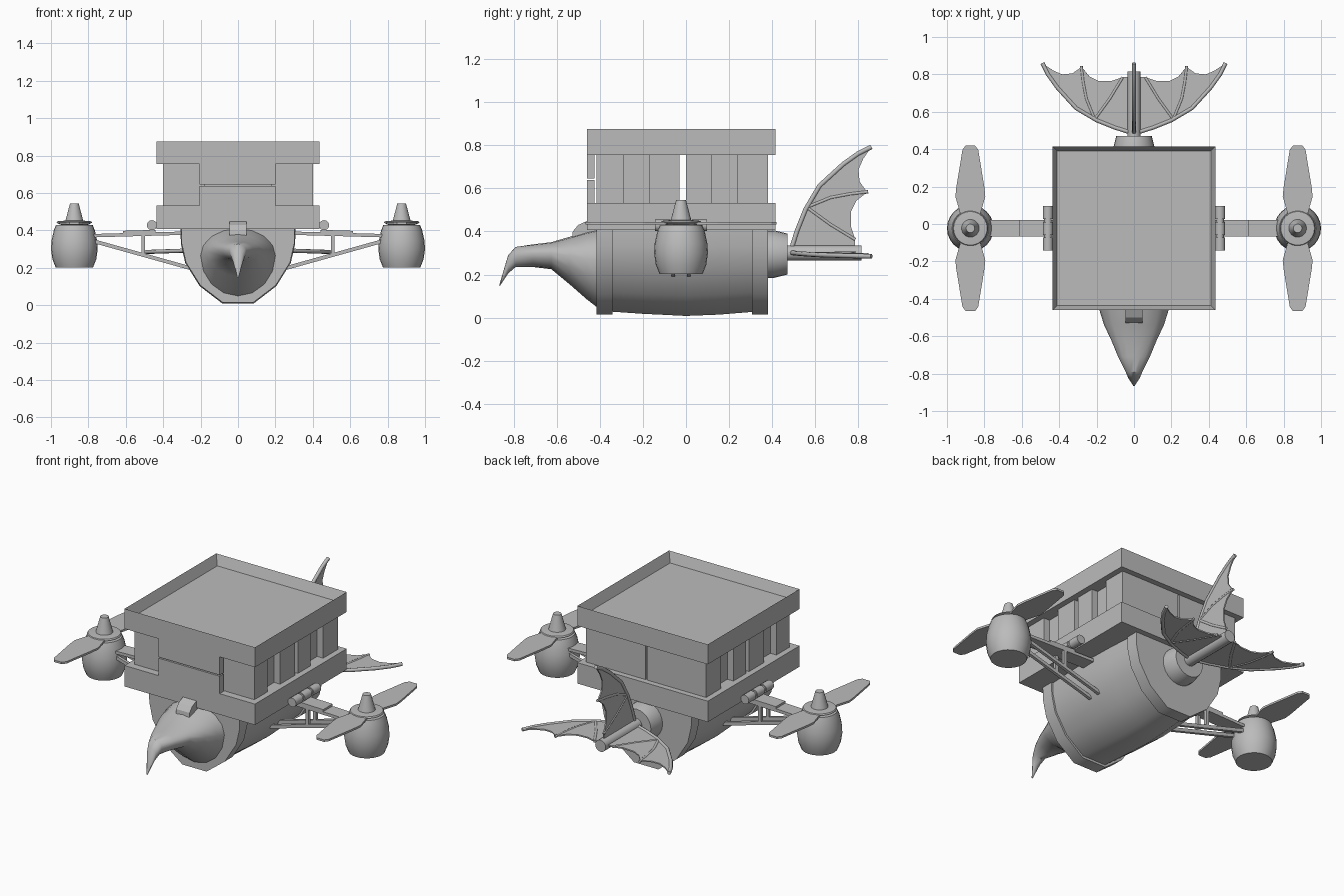
import bpy, bmesh, math
from mathutils import Vector

cube = bpy.data.objects.get("Cube")
if cube:
    bpy.data.objects.remove(cube, do_unlink=True)

grey = bpy.data.materials.new("plain_grey")
grey.use_nodes = True
grey.diffuse_color = (0.5, 0.5, 0.5, 1)
grey.node_tree.nodes["Principled BSDF"].inputs["Base Color"].default_value = (0.5, 0.5, 0.5, 1)

CY = -0.023  # middle of the cabin along y


def finish(name, bm, smooth=None):
    bmesh.ops.recalc_face_normals(bm, faces=bm.faces)
    mesh = bpy.data.meshes.new(name)
    bm.to_mesh(mesh)
    bm.free()
    mesh.materials.append(grey)
    ob = bpy.data.objects.new(name, mesh)
    bpy.context.collection.objects.link(ob)
    if smooth:
        bpy.ops.object.select_all(action="DESELECT")
        ob.select_set(True)
        bpy.context.view_layer.objects.active = ob
        bpy.ops.object.shade_smooth_by_angle(angle=math.radians(smooth))
    return ob


def box(name, x, y, z):
    bm = bmesh.new()
    bmesh.ops.create_cube(bm, size=1)
    for v in bm.verts:
        v.co = [lo + (c + 0.5) * (hi - lo) for c, (lo, hi) in zip(v.co, (x, y, z))]
    return finish(name, bm)


def loft(name, rings, smooth=None):
    """Skin equal-length rings of points and cap both ends."""
    bm = bmesh.new()
    loops = [[bm.verts.new(p) for p in ring] for ring in rings]
    n = len(loops[0])
    for a, b in zip(loops, loops[1:]):
        for i in range(n):
            j = (i + 1) % n
            bm.faces.new((a[i], a[j], b[j], b[i]))
    bm.faces.new(loops[0])
    bm.faces.new(loops[-1])
    return finish(name, bm, smooth)


def lathe(name, profile, origin, axis="Z", sides=24, smooth=35):
    """Spin (radius, offset) pairs around an axis."""
    rings = []
    for r, h in profile:
        ring = []
        for i in range(sides):
            a = math.tau * i / sides
            c, s = r * math.cos(a), r * math.sin(a)
            ring.append(Vector(origin) + Vector((c, s, h) if axis == "Z" else (c, h, s)))
        rings.append(ring)
    return loft(name, rings, smooth)


def plate(name, points, place, thick):
    """Flat outline, with place(u, v, w) mapping it into space."""
    return loft(name, [[place(u, v, w) for u, v in points] for w in (-thick / 2, thick / 2)])


def rod(name, path, radius, sides=8):
    """Round bar through a list of points."""
    pts = [Vector(p) for p in path]
    rings = []
    for i, p in enumerate(pts):
        d = pts[min(i + 1, len(pts) - 1)] - pts[max(i - 1, 0)]
        side = d.orthogonal().normalized() if i == 0 else (side - side.project(d)).normalized()
        up = d.normalized().cross(side)
        rings.append([p + radius * (math.cos(t) * side + math.sin(t) * up)
                      for t in [math.tau * k / sides for k in range(sides)]])
    return loft(name, rings, 50)


# Cabin: base, roof with a raised rim, separate wall panels
box("cabin_base", (-0.435, 0.435), (-0.46, 0.414), (0.407, 0.533))
roof = bmesh.new()
bmesh.ops.create_cube(roof, size=1)
for v in roof.verts:
    v.co = (v.co.x * 0.87, CY + v.co.y * 0.874, 0.815 + v.co.z * 0.12)
roof.faces.ensure_lookup_table()
top = max(roof.faces, key=lambda f: f.calc_center_median().z)
bmesh.ops.inset_region(roof, faces=[top], thickness=0.033)
for v in top.verts:
    v.co.z -= 0.06
finish("cabin_roof", roof)

Z = (0.533, 0.755)
for s, side in ((1, "left"), (-1, "right")):
    def span(a, b):
        return tuple(sorted((s * a, s * b)))
    for i, y in enumerate(((-0.415, -0.29), (-0.17, -0.03), (0.0, 0.12), (0.24, 0.38))):
        box(f"{side}_wall_panel_{i + 1}", span(0.355, 0.40), y, Z)
    for i, y in enumerate(((-0.29, -0.17), (0.12, 0.24))):
        box(f"{side}_window_{i + 1}", span(0.335, 0.36), y, Z)
    box(f"{side}_front_wall", span(0.18, 0.40), (-0.415, -0.375), Z)
    box(f"{side}_back_wall", span(0.005, 0.40), (0.34, 0.38), Z)
box("front_wall_middle", (-0.18, 0.18), (-0.405, -0.375), Z)
box("front_lower_shutter", (-0.207, 0.2), (-0.46, -0.425), (0.533, 0.638))
box("front_upper_shutter", (-0.207, 0.2), (-0.46, -0.425), (0.645, 0.755))

# Hull: rounded trough with a band at each end
half = [(0.3, 0.41), (0.298, 0.33), (0.275, 0.23), (0.2, 0.11), (0.08, 0.018)]
section = half + [(-x, z) for x, z in reversed(half)]


def hull_ring(y, s):
    return [(x * s, y, 0.41 - (0.41 - z) * s) for x, z in section]


loft("hull", [hull_ring(y, s) for y, s in
              ((-0.40, 0.965), (-0.2, 1.0), (0, 1.025), (0.15, 1.01), (0.37, 0.965))], 40)
for name, a, b in (("front_band", -0.415, -0.34), ("back_band", 0.305, 0.38)):
    loft(name, [hull_ring(a, 1.01), hull_ring(b, 1.01)], 40)

# Head and hooked beak: y, half width, bottom, top
head = [(-0.415, 0.20, 0.05, 0.41), (-0.46, 0.185, 0.085, 0.40), (-0.54, 0.16, 0.155, 0.375),
        (-0.625, 0.12, 0.225, 0.35), (-0.71, 0.085, 0.235, 0.34), (-0.79, 0.045, 0.235, 0.328),
        (-0.825, 0.03, 0.205, 0.29), (-0.865, 0.004, 0.145, 0.155)]
rings = []
for y, w, lo, hi in head:
    mid = lo + (hi - lo) * 0.6
    ring = []
    for i in range(16):
        a = math.tau * i / 16
        h = (hi - mid) if math.sin(a) > 0 else (mid - lo)
        ring.append((w * math.cos(a), y, mid + h * math.sin(a)))
    rings.append(ring)
loft("head_and_beak", rings, 35)
crest = [(-0.40, 0.36), (-0.53, 0.36), (-0.525, 0.40), (-0.50, 0.43), (-0.46, 0.448), (-0.40, 0.448)]
plate("head_crest", crest, lambda y, z, w: (w, y, z), 0.09)

# Tail boom
lathe("tail_boss", [(0.11, 0.37), (0.11, 0.41), (0.095, 0.47)], (0, 0, 0.295), "Y")
lathe("tail_boom", [(0.035, 0.46), (0.035, 0.815)], (0, 0, 0.30), "Y", 16)

# Three ribbed tail fins around the boom
lead = [(0.02, 0.49), (0.1, 0.515), (0.2, 0.555), (0.31, 0.62), (0.41, 0.73), (0.46, 0.8), (0.49, 0.86)]
trail = [(0.435, 0.822), (0.385, 0.8), (0.33, 0.805), (0.28, 0.84),
         (0.24, 0.79), (0.19, 0.765), (0.12, 0.765), (0.06, 0.785), (0.02, 0.785)]
rib_out = [(0.21, 0.56), (0.255, 0.67), (0.272, 0.76), (0.282, 0.845)]
rib_in = [(0.21, 0.56), (0.13, 0.67), (0.06, 0.785)]
for name, angle in (("top", 90), ("left", -2), ("right", 182)):
    c, s = math.cos(math.radians(angle)), math.sin(math.radians(angle))

    def place(u, y, w=0):
        return Vector((u * c - w * s, y, 0.302 + u * s + w * c))
    plate(f"{name}_fin_web", lead + trail, place, 0.008)
    rod(f"{name}_fin_spar", [place(u, y) for u, y in lead], 0.011)
    for i, rib in enumerate((rib_out, rib_in)):
        rod(f"{name}_fin_rib_{i + 1}", [place(u, y) for u, y in rib], 0.008)

# Engines, propellers and their supports
blade = [(0.04, 0.03), (0.08, 0.17), (0.075, 0.22), (0.042, 0.42), (0.025, 0.443)]
blade += [(-x, y) for x, y in reversed(blade)]
pod = [(0.1, 0.203), (0.117, 0.245), (0.125, 0.3), (0.122, 0.345), (0.11, 0.4), (0.098, 0.43)]
for s, side in ((1, "left"), (-1, "right")):
    X = 0.875 * s
    lathe(f"{side}_engine", pod, (X, CY, 0))
    lathe(f"{side}_hub", [(0.06, 0.425), (0.095, 0.441), (0.09, 0.449), (0.045, 0.453)], (X, CY, 0))
    lathe(f"{side}_spinner", [(0.048, 0.45), (0.023, 0.545)], (X, CY, 0))
    for d, end in ((1, "back"), (-1, "front")):
        plate(f"{side}_{end}_blade", blade, lambda u, v, w: (X + u, CY + d * v, 0.438 + w), 0.012)

    def arm(name, x0, z0, x1, z1, y0, y1, t):
        """Bar sloping from one point to another in the xz plane."""
        n = Vector((z0 - z1, 0, x1 - x0)).normalized() * t / 2
        ends = [Vector((x0, 0, z0)) + n, Vector((x1, 0, z1)) + n,
                Vector((x1, 0, z1)) - n, Vector((x0, 0, z0)) - n]
        loft(f"{side}_{name}", [[(s * p.x, y, p.z) for p in ends] for y in (y0, y1)])
    lo, hi = CY - 0.045, CY + 0.045
    arm("arm_plate", 0.27, 0.386, 0.78, 0.372, lo, hi, 0.018)
    arm("arm_cover", 0.44, 0.395, 0.615, 0.39, lo, hi, 0.016)
    for i, y in enumerate((lo, hi - 0.018)):
        arm(f"brace_{i + 1}", 0.26, 0.2, 0.78, 0.345, y, y + 0.018, 0.02)
        arm(f"post_{i + 1}", 0.507, 0.38, 0.507, 0.27, y, y + 0.018, 0.02)
    # Hinge barrel in three pieces beside the base
    lathe(f"{side}_hinge_pin", [(0.02, -0.11), (0.02, 0.11)], (0.46 * s, CY, 0.428), "Y", 16)
    for i, y in enumerate((-0.12, -0.035, 0.05)):
        lathe(f"{side}_hinge_knuckle_{i + 1}", [(0.027, y), (0.027, y + 0.07)],
              (0.46 * s, CY, 0.428), "Y", 16)
